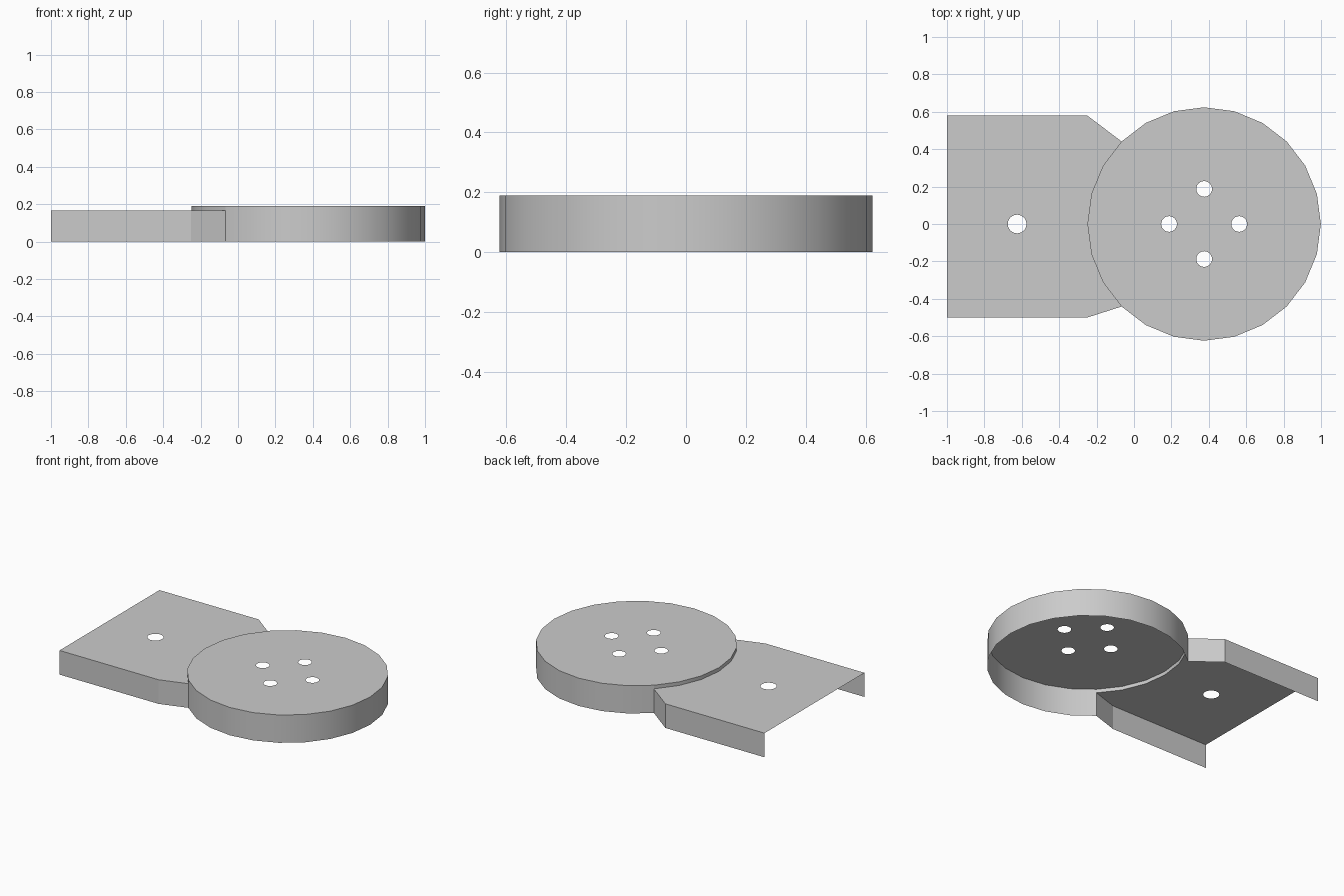
import bpy, bmesh, math

cube = bpy.data.objects.get("Cube")
if cube:
    bpy.data.objects.remove(cube)

DISC_X, DISC_R, DISC_Z = 0.375, 0.624, 0.19
PLATE_Z = 0.165
SIDES = 24

grey = bpy.data.materials.new("plain grey")
grey.use_nodes = True
colour = (0.6, 0.6, 0.6, 1)
grey.diffuse_color = colour
grey.node_tree.nodes["Principled BSDF"].inputs["Base Color"].default_value = colour


def circle(cx, cy, r, n=SIDES):
    return [(cx + r * math.cos(2 * math.pi * i / n),
             cy + r * math.sin(2 * math.pi * i / n)) for i in range(n)]


def sheet(name, outline, holes, z, wall_foot):
    """Flat top sheet with holes; wall_foot(i) gives the foot of the wall under edge i, or None."""
    bm = bmesh.new()
    edges = []
    for loop in [outline] + holes:
        verts = [bm.verts.new((x, y, z)) for x, y in loop]
        edges += [bm.edges.new((v, verts[(i + 1) % len(verts)]))
                  for i, v in enumerate(verts)]
        if loop is outline:
            rim = verts
    bmesh.ops.triangle_fill(bm, use_beauty=True, edges=edges, normal=(0, 0, 1))
    for f in bm.faces:
        f.normal_update()
        if f.normal.z < 0:
            f.normal_flip()
    # Skirt walls hanging from the rim
    feet = {}
    for i, a in enumerate(rim):
        foot = wall_foot(i)
        if foot is None:
            continue
        b = rim[(i + 1) % len(rim)]
        low = []
        for v in (a, b):
            key = (v, foot)
            if key not in feet:
                feet[key] = bm.verts.new((v.co.x, v.co.y, foot))
            low.append(feet[key])
        bm.faces.new((low[0], low[1], b, a))
    mesh = bpy.data.meshes.new(name)
    bm.to_mesh(mesh)
    bm.free()
    mesh.materials.append(grey)
    obj = bpy.data.objects.new(name, mesh)
    bpy.context.collection.objects.link(obj)
    return obj


# Round cap: full wall, except a low step where the plate joins
rim = circle(DISC_X, 0, DISC_R)
first, last = SIDES * 3 // 8, SIDES * 5 // 8
d = 0.1875
cap_holes = [circle(DISC_X + dx, dy, 0.042)
             for dx, dy in ((d, 0), (0, d), (-d, 0), (0, -d))]
cap = sheet("round_cap", rim, cap_holes, DISC_Z,
            lambda i: PLATE_Z if first <= i < last else 0)

# Arm plate: side walls only, open at its end and towards the cap
arc = rim[first:last + 1][::-1]
outline = [(-1, -0.5), (-0.25, -0.5)] + arc + [(-0.25, 0.58), (-1, 0.58)]
n = len(outline)
walled = (0, 1, n - 3, n - 2)
sheet("arm_plate", outline, [circle(-0.625, 0, 0.05)], PLATE_Z,
      lambda i: 0 if i in walled else None)

# Smooth the round wall, keep its rim sharp
bpy.ops.object.select_all(action="DESELECT")
cap.select_set(True)
bpy.context.view_layer.objects.active = cap
bpy.ops.object.shade_smooth_by_angle(angle=math.radians(30))
